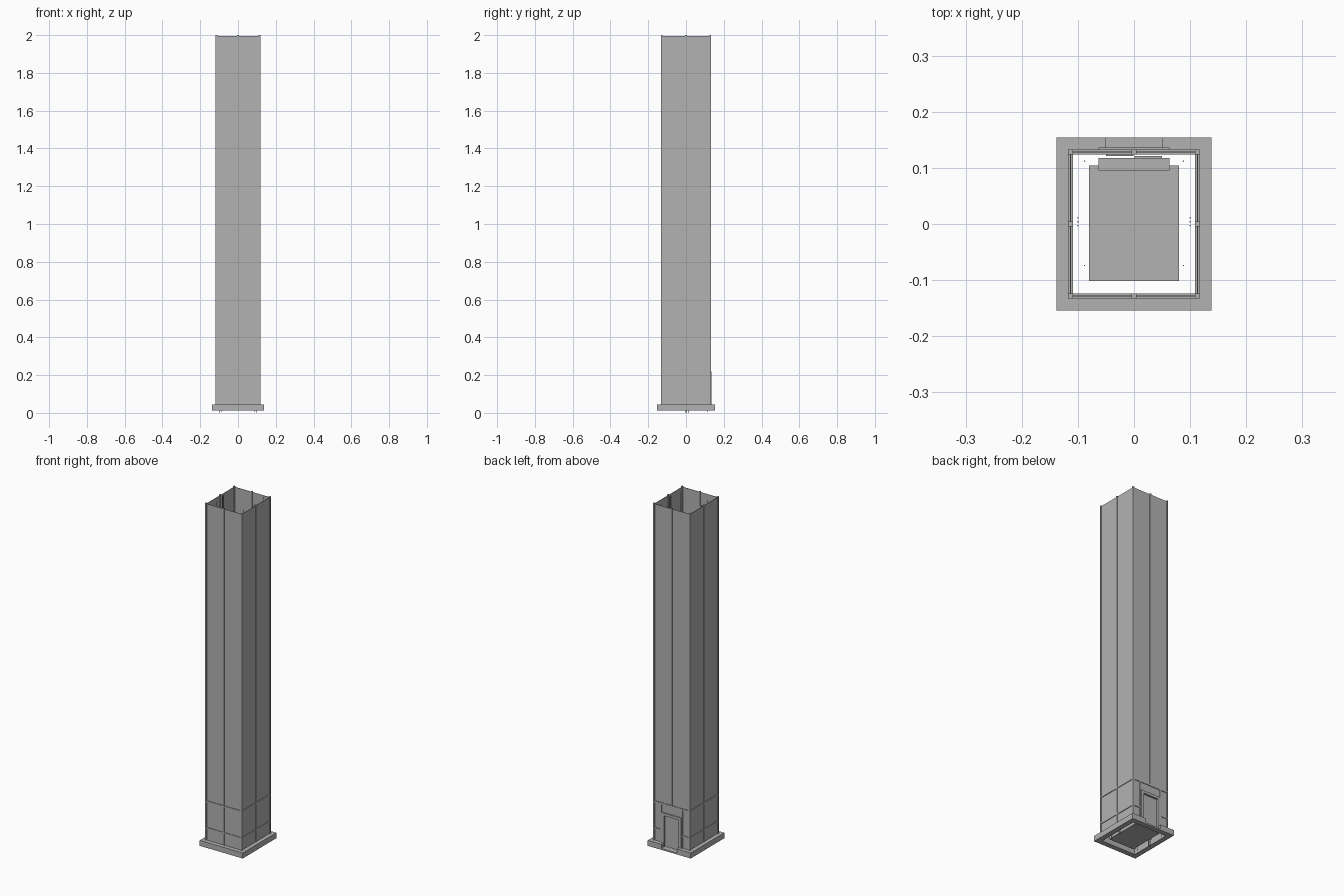
import bpy
import bmesh
from mathutils import Matrix

cube = bpy.data.objects.get("Cube")
if cube:
    bpy.data.objects.remove(cube)

# One plain grey material
grey = bpy.data.materials.new("plain_grey")
grey.use_nodes = True
colour = (0.45, 0.45, 0.45, 1)
grey.diffuse_color = colour
grey.node_tree.nodes["Principled BSDF"].inputs["Base Color"].default_value = colour


def make(name, boxes=(), rods=()):
    """Boxes are (x0, x1, y0, y1, z0, z1); rods are (x, y, z0, z1)."""
    bm = bmesh.new()
    for x0, x1, y0, y1, z0, z1 in boxes:
        m = Matrix.Translation(((x0 + x1) / 2, (y0 + y1) / 2, (z0 + z1) / 2))
        m = m @ Matrix.Diagonal((x1 - x0, y1 - y0, z1 - z0, 1))
        bmesh.ops.create_cube(bm, size=1, matrix=m)
    for x, y, z0, z1 in rods:
        m = Matrix.Translation((x, y, (z0 + z1) / 2))
        bmesh.ops.create_cone(bm, cap_ends=True, segments=8, radius1=ROD,
                              radius2=ROD, depth=z1 - z0, matrix=m)
    mesh = bpy.data.meshes.new(name)
    bm.to_mesh(mesh)
    bm.free()
    mesh.materials.append(grey)
    ob = bpy.data.objects.new(name, mesh)
    bpy.context.collection.objects.link(ob)
    return ob


# Main sizes
X, Y = 0.118, 0.133          # outer faces of the shaft
BX, BY = 0.138, 0.154        # outer faces of the base
T = 0.009                    # post width
H = T / 2
Z0, Z1, TOP = 0.013, 0.045, 2.0
LOW, HIGH = 0.115, 0.27      # beam heights
DOOR, DOOR_TOP = 0.063, 0.22
NOTCH = 0.05
ROD = 0.0012
IX, IY = X - T, Y - T
SIDES = (-1, 1)

# Base ring with a lowered entrance at the rear
base = [(-BX, BX, -BY, -IY, Z0, Z1),
        (-BX, -IX, -IY, IY, Z0, Z1),
        (IX, BX, -IY, IY, Z0, Z1),
        (-BX, -NOTCH, IY, BY, Z0, Z1),
        (NOTCH, BX, IY, BY, Z0, Z1)]
make("base_ring", base)
make("entrance_sill", [(-NOTCH, NOTCH, IY, BY, Z0, Z0 + 0.009)])

# Corner and middle posts
posts = []
for sx in SIDES:
    cx = sx * (X - H)
    posts.append((cx - H, cx + H, -H, H, Z1, TOP))
    for sy in SIDES:
        cy = sy * (Y - H)
        posts.append((cx - H, cx + H, cy - H, cy + H, Z1, TOP))
posts.append((-H, H, -Y, -IY, Z1, TOP))
posts.append((-H, H, IY, Y, HIGH, TOP))
make("shaft_posts", posts)

# Horizontal beams, with the rear ones broken by the doorway
beams = []
for z in (LOW, HIGH):
    beams.append((-IX, IX, -Y, -IY, z - H, z + H))
    for sx in SIDES:
        a, b = sorted((sx * IX, sx * X))
        beams.append((a, b, -IY, IY, z - H, z + H))
        a, b = sorted((sx * DOOR, sx * IX))
        beams.append((a, b, IY, Y, z - H, z + H))
beams.append((-DOOR, DOOR, IY, Y, HIGH - H, HIGH + H))
make("shaft_beams", beams)

# Thin wall panels set back from the posts
P = 0.001
RIM = TOP - 0.004
px, py = X - H, Y - H
panels = [(-px, px, -py - P, -py + P, Z1, RIM),
          (-px, px, py - P, py + P, DOOR_TOP, RIM)]
for sx in SIDES:
    panels.append((sx * px - P, sx * px + P, -py, py, Z1, RIM))
    a, b = sorted((sx * DOOR, sx * px))
    panels.append((a, b, py - P, py + P, Z1, DOOR_TOP))
make("wall_panels", panels)

# Jambs beside the doorway
jambs = []
for sx in SIDES:
    a, b = sorted((sx * DOOR, sx * (DOOR + T)))
    jambs.append((a, b, IY, Y, Z1, HIGH))
make("doorway_jambs", jambs)

# Landing door frame and its two leaves
frame = [(-DOOR, DOOR, IY, Y + 0.003, DOOR_TOP - 0.015, DOOR_TOP)]
for sx in SIDES:
    a, b = sorted((sx * (NOTCH - 0.003), sx * DOOR))
    frame.append((a, b, IY, Y + 0.003, Z0 + 0.009, DOOR_TOP))
make("door_frame", frame)
make("door_leaves", [(-NOTCH, -0.001, IY - 0.003, IY, 0.022, DOOR_TOP - 0.01),
                     (0.001, NOTCH, IY - 0.006, IY - 0.003, 0.022, DOOR_TOP - 0.01)])

# Lift car with its door gear
make("lift_car", [(-0.08, 0.08, -0.102, 0.104, 0.024, 0.205)])
make("car_door_gear", [(-DOOR, DOOR, 0.095, IY - 0.006, 0.024, 0.213)])

# Guide rails and hanging cables
rails, cables = [], []
for sx in SIDES:
    rails += [(sx * 0.1, y, 0, TOP - 0.005) for y in (-0.003, 0.004, 0.011)]
    cables += [(sx * 0.088, y, 0.004, TOP - 0.005) for y in (-0.074, 0.112)]
make("guide_rails", rods=rails)
make("cables", rods=cables)
